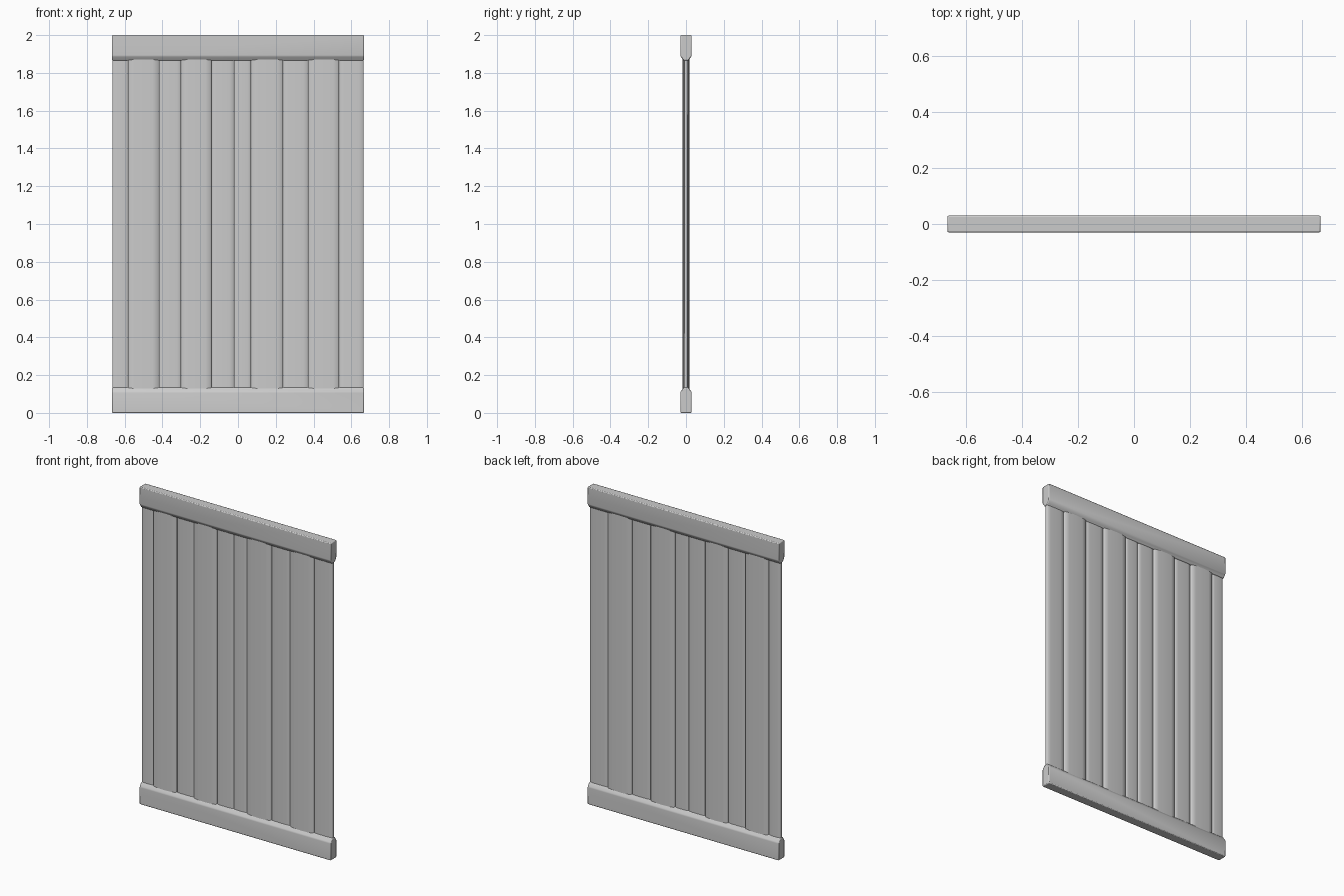
import bpy, bmesh, math

if "Cube" in bpy.data.objects:
    bpy.data.objects.remove(bpy.data.objects["Cube"])

W = 0.667


def finish(name, bm, angle, bevel):
    bmesh.ops.recalc_face_normals(bm, faces=bm.faces[:])
    me = bpy.data.meshes.new(name)
    bm.to_mesh(me)
    bm.free()
    ob = bpy.data.objects.new(name, me)
    bpy.context.collection.objects.link(ob)
    if bevel:
        m = ob.modifiers.new("soft_edges", 'BEVEL')
        m.width = bevel
        m.segments = 2
        m.limit_method = 'ANGLE'
        m.angle_limit = math.radians(25)
    bpy.ops.object.select_all(action='DESELECT')
    ob.select_set(True)
    bpy.context.view_layer.objects.active = ob
    bpy.ops.object.shade_smooth_by_angle(angle=math.radians(angle))
    return ob


def prism(name, pts, vec, angle=40, bevel=0.0):
    """Extrude a closed 3D outline along vec."""
    bm = bmesh.new()
    f = bm.faces.new([bm.verts.new(p) for p in pts])
    ext = bmesh.ops.extrude_face_region(bm, geom=[f], use_keep_orig=True)
    verts = [g for g in ext["geom"] if isinstance(g, bmesh.types.BMVert)]
    bmesh.ops.translate(bm, verts=verts, vec=vec)
    return finish(name, bm, angle, bevel)


# Rails: flat outer side, chamfered towards the boards
half = [(0.03, 0.0), (0.03, 0.111), (0.013, 0.135)]
rail = half + [(-y, z) for y, z in reversed(half)]
prism("bottom_rail", [(-W, y, z) for y, z in rail], (2 * W, 0, 0), 50, 0.005)
prism("top_rail", [(-W, y, 2 - z) for y, z in rail], (2 * W, 0, 0), 50, 0.005)


def board(name, x0, x1, t):
    """Upright board with softly bowed faces and eased edges."""
    x0, x1 = x0 + 0.001, x1 - 0.001
    w = x1 - x0
    front = [(x0, 0.55 * t), (x0 + 0.004, 0.82 * t), (x0 + 0.2 * w, 0.95 * t),
             (x0 + 0.5 * w, t), (x1 - 0.2 * w, 0.95 * t),
             (x1 - 0.004, 0.82 * t), (x1, 0.55 * t)]
    pts = [(x, -y, 0.1) for x, y in front] + [(x, y, 0.1) for x, y in reversed(front)]
    prism(name, pts, (0, 0, 1.8), 60)


# Thick boards stand proud on both sides
for i, (a, b) in enumerate([(-0.583, -0.42), (-0.30, -0.14), (0.07, 0.24), (0.37, 0.537)]):
    board(f"thick_board_{i + 1}", a, b, 0.018)

# Thin boards fill the gaps
for i, (a, b) in enumerate([(-0.665, -0.583), (-0.42, -0.30), (-0.14, -0.023),
                            (-0.023, 0.07), (0.24, 0.37), (0.537, 0.665)]):
    board(f"thin_board_{i + 1}", a, b, 0.012)
